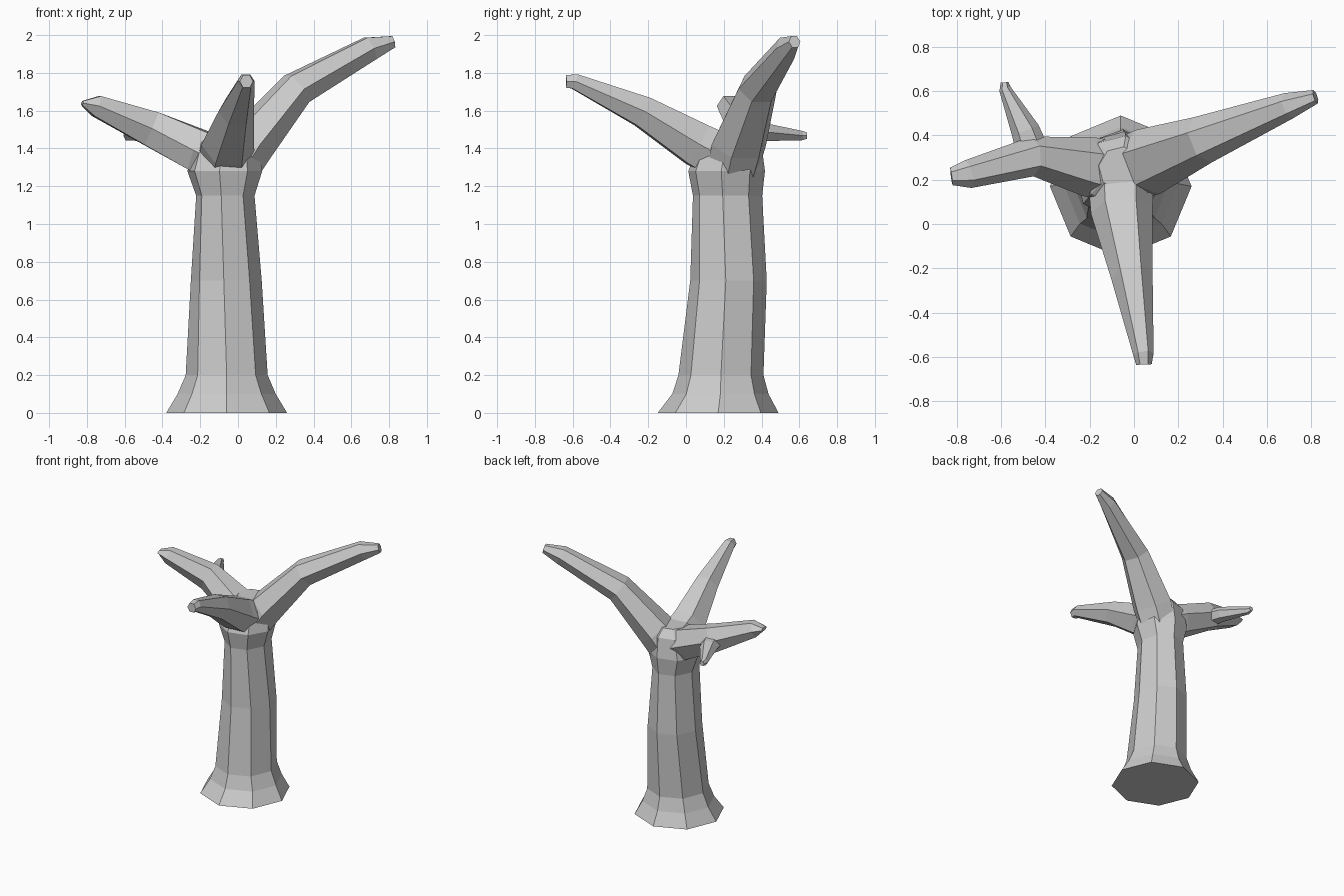
import bpy, bmesh
from math import cos, sin, pi, radians
from mathutils import Vector

if "Cube" in bpy.data.objects:
    bpy.data.objects.remove(bpy.data.objects["Cube"])


def loft(name, rings):
    """Closed mesh through rings that share one point count."""
    bm = bmesh.new()
    loops = [[bm.verts.new(p) for p in ring] for ring in rings]
    n = len(loops[0])
    for a, b in zip(loops, loops[1:]):
        for i in range(n):
            j = (i + 1) % n
            bm.faces.new((a[i], a[j], b[j], b[i]))
    bm.faces.new(loops[0])
    bm.faces.new(loops[-1])
    bmesh.ops.recalc_face_normals(bm, faces=bm.faces)
    mesh = bpy.data.meshes.new(name)
    bm.to_mesh(mesh)
    bm.free()
    obj = bpy.data.objects.new(name, mesh)
    bpy.context.collection.objects.link(obj)
    return obj


def flat_ring(x, y, z, rx, ry, twist=0, n=8):
    return [Vector((x + rx * cos(2 * pi * i / n + radians(twist)),
                    y + ry * sin(2 * pi * i / n + radians(twist)), z)) for i in range(n)]


def branch(name, stations, n=6):
    """Faceted limb; each station is (centre, half width, half height)."""
    pts = [Vector(s[0]) for s in stations]
    rings = []
    for k, (c, w, h) in enumerate(stations):
        t = (pts[min(k + 1, len(pts) - 1)] - pts[max(k - 1, 0)]).normalized()
        side = t.cross(Vector((0, 0, 1))).normalized()
        up = side.cross(t)
        rings.append([Vector(c) + side * w * cos(2 * pi * i / n) + up * h * 1.1 * sin(2 * pi * i / n)
                      for i in range(n)])
    return loft(name, rings)


# Trunk: flared foot, slight backward lean, spreading crown
tree = loft("tree", [
    flat_ring(-.06, .17, 0, .32, .32),
    flat_ring(-.06, .182, .1, .26, .255),
    flat_ring(-.06, .185, .2, .217, .225),
    flat_ring(-.062, .225, .7, .188, .203, -4),
    flat_ring(-.067, .22, 1.15, .156, .185, -8),
    flat_ring(-.07, .215, 1.28, .2, .205, -8),
    flat_ring(-.06, .235, 1.43, .165, .165, -8),
    flat_ring(-.06, .25, 1.49, .1, .1, -8),
])

# Limbs and twig
limbs = [
    branch("right_branch", [((-.06, .235, 1.22), .14, .11), ((.06, .28, 1.42), .155, .12),
                            ((.31, .38, 1.715), .11, .09), ((.70, .535, 1.93), .06, .065),
                            ((.82, .575, 1.965), .032, .032)]),
    branch("left_branch", [((-.06, .23, 1.32), .14, .13), ((-.21, .26, 1.39), .135, .115),
                           ((-.46, .305, 1.505), .09, .098), ((-.75, .225, 1.625), .064, .058),
                           ((-.825, .215, 1.64), .04, .012)]),
    branch("front_branch", [((-.06, .22, 1.34), .15, .13), ((-.055, .06, 1.42), .14, .12),
                            ((-.01, -.23, 1.595), .095, .085), ((.043, -.59, 1.755), .046, .042),
                            ((.045, -.635, 1.755), .035, .035)]),
    branch("twig", [((-.46, .33, 1.485), .075, .05), ((-.49, .42, 1.485), .065, .048),
                    ((-.583, .61, 1.468), .027, .026), ((-.585, .64, 1.468), .018, .018)]),
]

# Fuse everything into one solid
bpy.context.view_layer.objects.active = tree
for limb in limbs:
    mod = tree.modifiers.new("fuse", "BOOLEAN")
    mod.operation = "UNION"
    mod.solver = "EXACT"
    mod.object = limb
    bpy.ops.object.modifier_apply(modifier=mod.name)
    bpy.data.objects.remove(limb)
